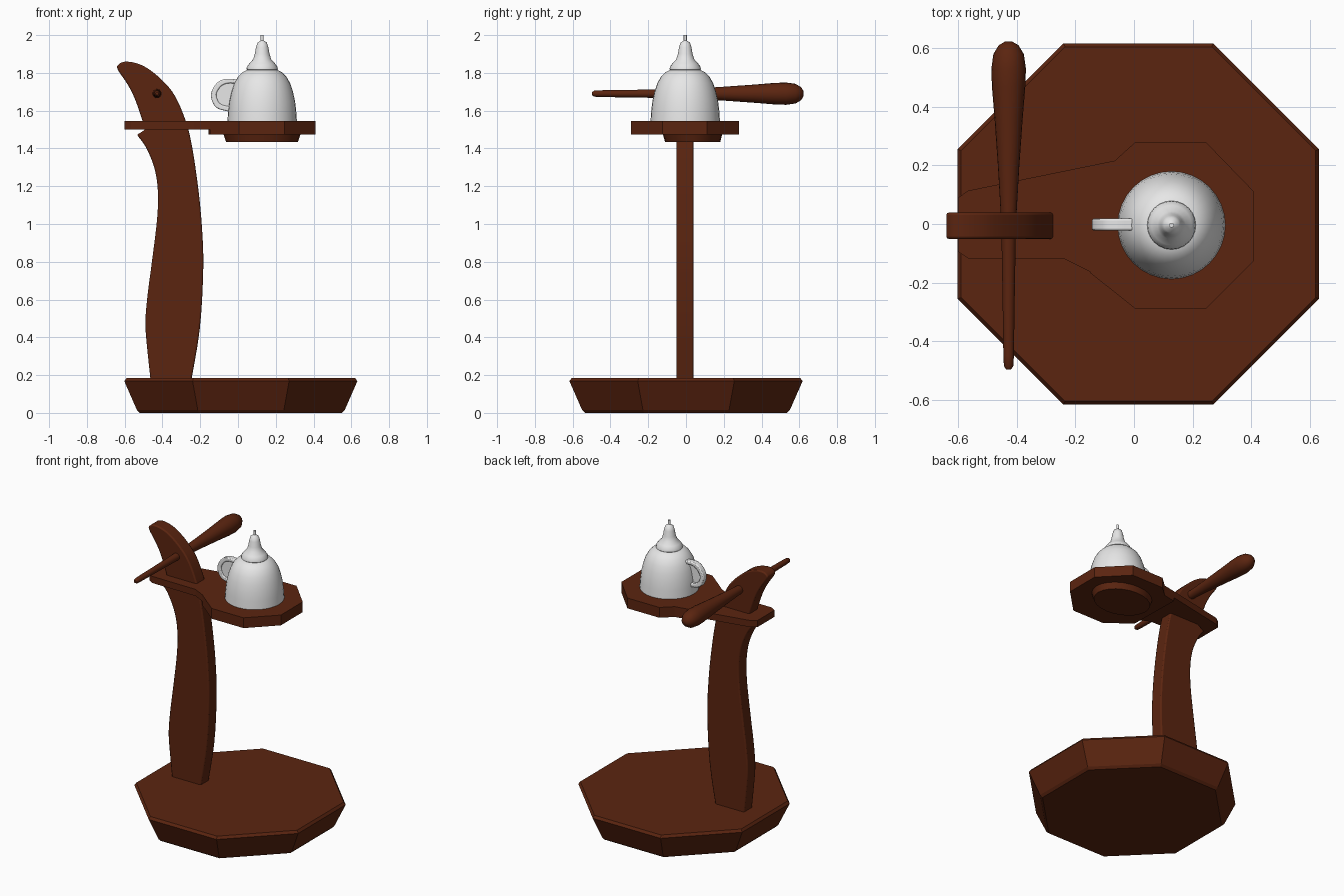
import bpy, bmesh, math
from mathutils import Vector

if "Cube" in bpy.data.objects:
    bpy.data.objects.remove(bpy.data.objects["Cube"])


def material(name, rgb):
    m = bpy.data.materials.new(name)
    m.diffuse_color = (*rgb, 1)
    m.use_nodes = True
    m.node_tree.nodes["Principled BSDF"].inputs["Base Color"].default_value = m.diffuse_color
    return m


WOOD = material("dark wood", (0.105, 0.018, 0.005))
WHITE = material("white porcelain", (0.8, 0.8, 0.8))


def finish(bm, name, mat, smooth=None, bevel=0):
    bmesh.ops.recalc_face_normals(bm, faces=bm.faces[:])
    me = bpy.data.meshes.new(name)
    bm.to_mesh(me)
    bm.free()
    ob = bpy.data.objects.new(name, me)
    bpy.context.collection.objects.link(ob)
    me.materials.append(mat)
    if bevel:
        b = ob.modifiers.new("bevel", 'BEVEL')
        b.width, b.segments, b.limit_method = bevel, 2, 'ANGLE'
        b.angle_limit = math.radians(50)
    if smooth:
        bpy.ops.object.select_all(action='DESELECT')
        ob.select_set(True)
        bpy.context.view_layer.objects.active = ob
        bpy.ops.object.shade_smooth_by_angle(angle=math.radians(smooth))
    return ob


def lathe(name, profile, mat, n, centre=(0, 0), turn=0, smooth=None, sy=1):
    """Closed surface of revolution about z from (radius, z) pairs."""
    bm = bmesh.new()
    rings = []
    for r, z in profile:
        rings.append([bm.verts.new((centre[0] + r * math.cos(turn + math.tau * i / n),
                                    centre[1] + sy * r * math.sin(turn + math.tau * i / n), z))
                      for i in range(n)])
    for a, b in zip(rings, rings[1:]):
        for i in range(n):
            j = (i + 1) % n
            bm.faces.new((a[i], a[j], b[j], b[i]))
    bm.faces.new(rings[0][::-1])
    bm.faces.new(rings[-1])
    return finish(bm, name, mat, smooth)


def prism(name, points, offset, mat, **kw):
    """Extrude a closed 3D outline by an offset vector."""
    bm = bmesh.new()
    face = bm.faces.new([bm.verts.new(p) for p in points])
    ext = bmesh.ops.extrude_face_region(bm, geom=[face], use_keep_orig=True)
    bmesh.ops.translate(bm, vec=offset,
                        verts=[v for v in ext["geom"] if isinstance(v, bmesh.types.BMVert)])
    return finish(bm, name, mat, **kw)


def spline(pts, steps=4):
    """Smooth Catmull-Rom path through 2D points."""
    pts = [Vector(p) for p in pts]
    pts = [2 * pts[0] - pts[1]] + pts + [2 * pts[-1] - pts[-2]]
    out = []
    for a, b, c, d in zip(pts, pts[1:], pts[2:], pts[3:]):
        for s in range(steps):
            t = s / steps
            out.append(0.5 * (2 * b + (c - a) * t + (2 * a - 5 * b + 4 * c - d) * t * t
                              + (3 * b - a - 3 * c + d) * t ** 3))
    return out + [pts[-2]]


# octagonal base
k = 1 / math.cos(math.pi / 8)
lathe("base", [(0.535 * k, 0), (0.55 * k, 0.015), (0.617 * k, 0.168), (0.605 * k, 0.185)],
      WOOD, 8, (0.015, 0), math.pi / 8)

# curved post with a hooked head
front_edge = spline([(-0.26, 0.1), (-0.203, 0.44), (-0.184, 0.76), (-0.19, 0.97), (-0.21, 1.185),
                     (-0.245, 1.42), (-0.28, 1.555), (-0.335, 1.68), (-0.40, 1.76), (-0.48, 1.825),
                     (-0.545, 1.853), (-0.60, 1.859), (-0.632, 1.845), (-0.637, 1.818),
                     (-0.585, 1.74), (-0.545, 1.66), (-0.505, 1.545), (-0.49, 1.5)])
back_edge = spline([(-0.535, 1.472), (-0.49, 1.41), (-0.445, 1.305), (-0.425, 1.185), (-0.428, 1.03),
                    (-0.457, 0.79), (-0.478, 0.63), (-0.49, 0.487), (-0.483, 0.365), (-0.455, 0.1)])
prism("post", [(p.x, -0.051, p.y) for p in front_edge + back_edge], (0, 0.09, 0), WOOD,
      bevel=0.008, smooth=35)

# tray: thick cup platform and thinner arm
platform = [(-0.155, 0.198), (-0.066, 0.216), (0.005, 0.28), (0.245, 0.28), (0.41, 0.11),
            (0.41, -0.125), (0.245, -0.29), (0.005, -0.29), (-0.148, -0.168)]
arm = [(-0.6, 0.09), (-0.566, 0.114), (-0.15, 0.199), (-0.145, -0.166), (-0.236, -0.12),
       (-0.566, -0.117), (-0.6, -0.095)]
prism("tray_platform", [(x, y, 1.475) for x, y in platform], (0, 0, 0.07), WOOD)
prism("tray_arm", [(x, y, 1.5) for x, y in arm], (0, 0, 0.045), WOOD)
lathe("tray_foot", [(0.19, 1.435), (0.205, 1.478)], WOOD, 24, (0.127, 0.035), smooth=30, sy=0.77)

# tapered bar through the head
bar = lathe("cross_bar", [(0.008, -0.497), (0.016, -0.485), (0.018, -0.45), (0.02, -0.3),
                          (0.025, 0), (0.036, 0.19), (0.048, 0.36), (0.057, 0.47), (0.059, 0.53),
                          (0.052, 0.58), (0.034, 0.61), (0.012, 0.623)], WOOD, 20, smooth=50)
for v in bar.data.vertices:
    x, y, z = v.co
    v.co = (x - 0.428, z, 1.69 - y)

# bell-shaped pot with lid and finial
CUP = (0.128, -0.004)
lathe("pot", [(0.184, 1.54), (0.18, 1.6), (0.174, 1.65), (0.163, 1.7), (0.148, 1.745),
              (0.128, 1.78), (0.105, 1.803), (0.075, 1.818)], WHITE, 32, CUP, smooth=40)
lathe("lid", [(0.075, 1.81), (0.083, 1.818), (0.081, 1.832), (0.068, 1.85), (0.048, 1.872),
              (0.039, 1.9), (0.033, 1.935), (0.025, 1.96), (0.01, 1.97), (0.008, 1.972),
              (0.008, 2.0)], WHITE, 24, CUP, smooth=40)

# ear-shaped handle: strap with a thin web on the front side
ear = spline([(0.0, 1.765), (-0.065, 1.768), (-0.11, 1.748), (-0.142, 1.695), (-0.135, 1.645),
              (-0.105, 1.61), (-0.02, 1.59)])
inner = [(max(0, 0) + 0.0 if i == 0 else p.x * 0.8, 1.685 + (p.y - 1.685) * 0.72)
         for i, p in enumerate(ear)]
prism("handle_strap", [(p.x, -0.022, p.y) for p in ear] + [(x, -0.022, z) for x, z in inner[::-1]],
      (0, 0.04, 0), WHITE, bevel=0.006, smooth=40)
prism("handle_web", [(x - 0.005, -0.014, z) for x, z in inner], (0, 0.008, 0), WHITE)
